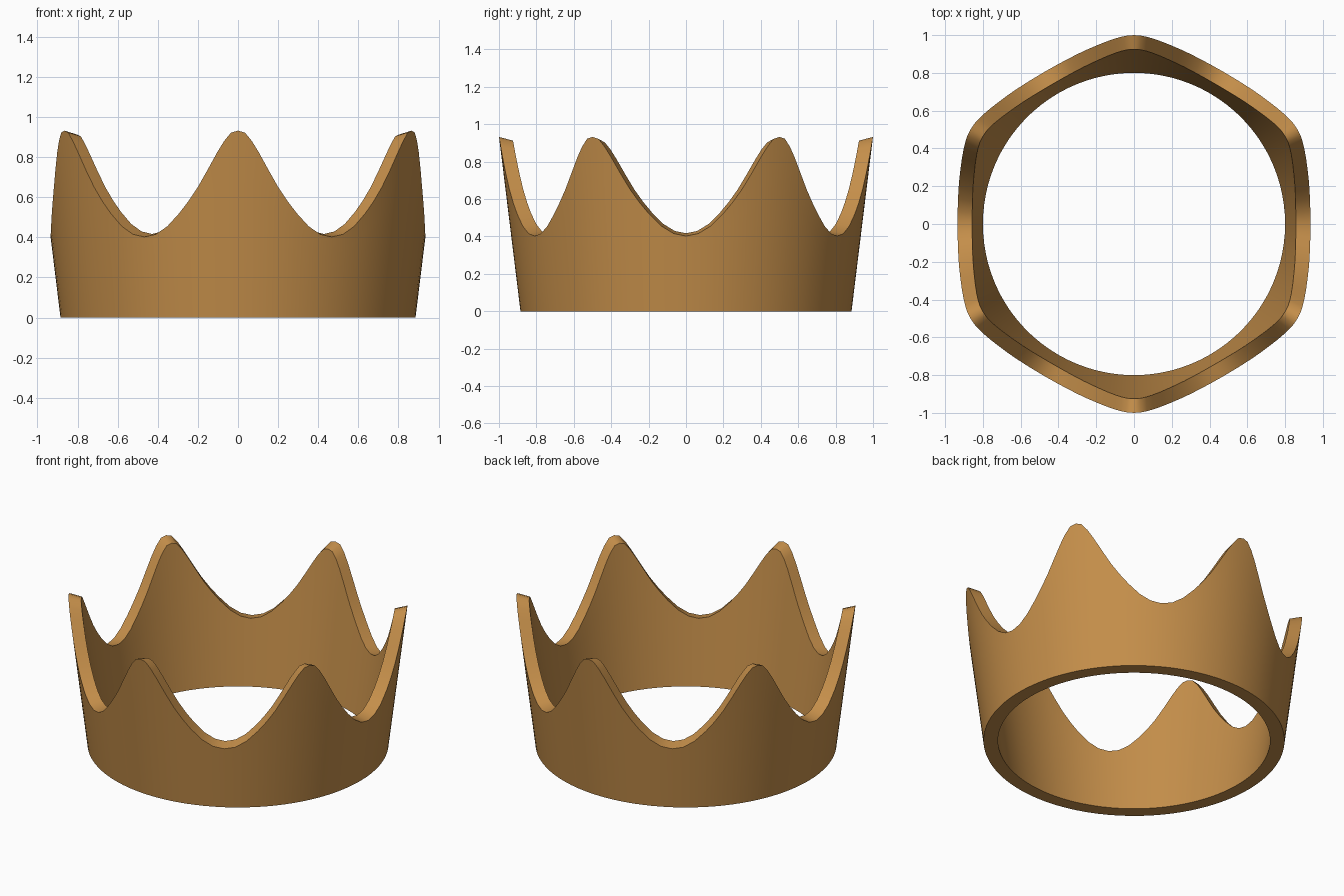
import bpy, bmesh, math

if "Cube" in bpy.data.objects:
    bpy.data.objects.remove(bpy.data.objects["Cube"])

# Rim height against angle (degrees) away from the nearest crown point
RIM = [(0, .932), (2, .922), (4, .88), (6, .825), (9, .735), (12, .65),
       (15, .58), (18, .52), (22, .455), (26, .415), (30, .402)]
POINTS = 6
ROWS = 5

# One column of the rim profile per angle, mirrored about each point
columns = []
for p in range(POINTS):
    centre = 30 + 60 * p
    half = [(centre - a, h) for a, h in RIM[:0:-1]]
    other = [(centre + a, h) for a, h in RIM[:-1]]
    columns += half + other


def outer_radius(z):
    return 0.885 + 0.123 * z


def inner_radius(z):
    return 0.80 + 0.137 * z


# Crown band: closed flaring wall with an outer and an inner skin
bm = bmesh.new()
loops = []
for angle, height in columns:
    t = math.radians(angle)
    inner_top = height + 0.015 - 0.035 * (height - 0.4) / 0.53
    section = []
    for i in range(ROWS + 1):
        z = height * i / ROWS
        r = outer_radius(z)
        section.append(bm.verts.new((r * math.cos(t), r * math.sin(t), z)))
    for i in range(ROWS, -1, -1):
        z = inner_top * i / ROWS
        r = inner_radius(z)
        section.append(bm.verts.new((r * math.cos(t), r * math.sin(t), z)))
    loops.append(section)

for k, a in enumerate(loops):
    b = loops[(k + 1) % len(loops)]
    for i in range(len(a)):
        j = (i + 1) % len(a)
        bm.faces.new((a[i], b[i], b[j], a[j]))
bmesh.ops.recalc_face_normals(bm, faces=bm.faces)

mesh = bpy.data.meshes.new("crown_band")
bm.to_mesh(mesh)
bm.free()
crown = bpy.data.objects.new("crown_band", mesh)
bpy.context.collection.objects.link(crown)

# Single gold colour
gold = bpy.data.materials.new("warm gold")
gold.diffuse_color = (0.55, 0.27, 0.068, 1)
gold.use_nodes = True
gold.node_tree.nodes["Principled BSDF"].inputs["Base Color"].default_value = gold.diffuse_color
mesh.materials.append(gold)

# Smooth walls, crisp rim
bpy.context.view_layer.objects.active = crown
crown.select_set(True)
bpy.ops.object.shade_smooth_by_angle(angle=math.radians(35))
